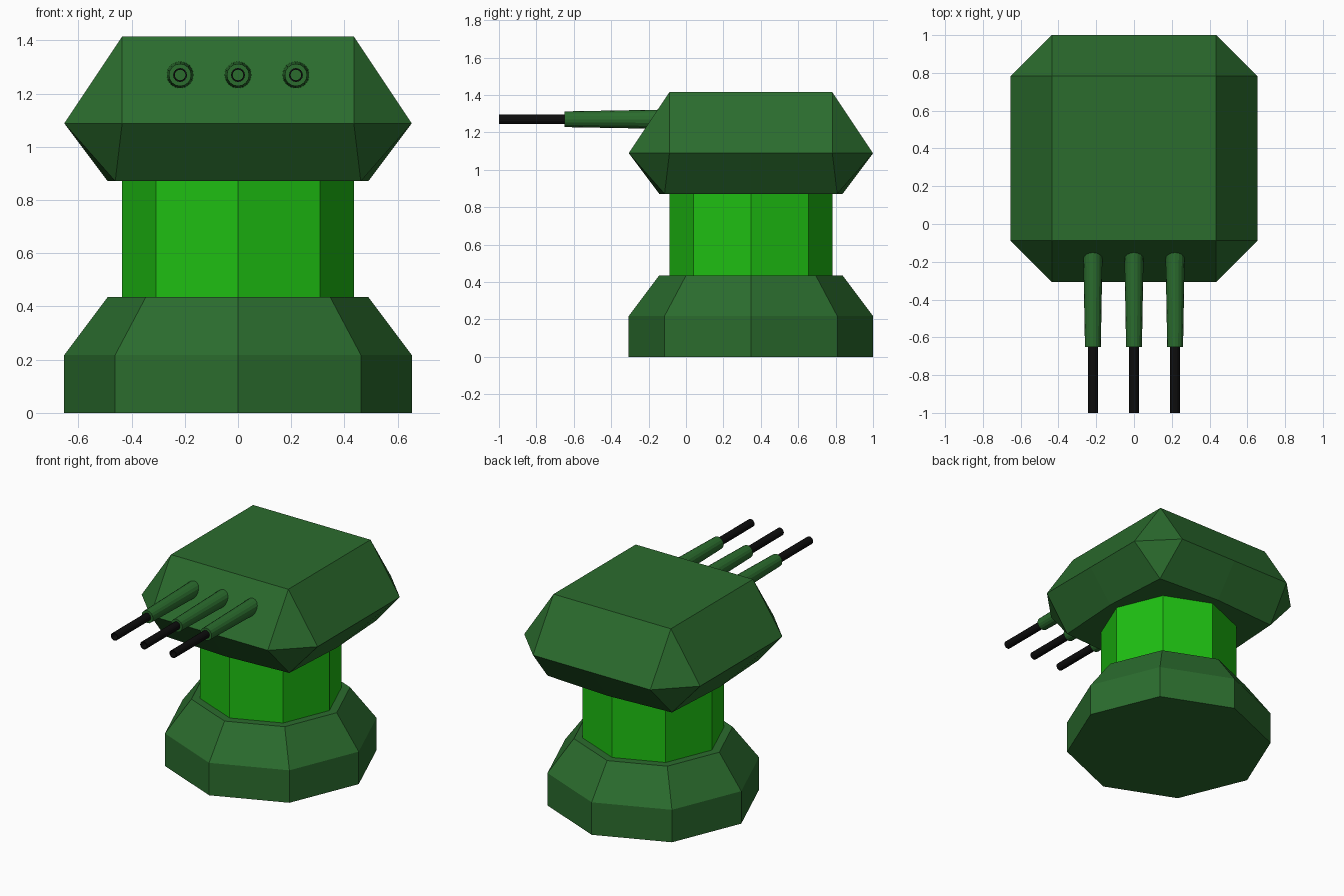
import bpy, bmesh, math

if "Cube" in bpy.data.objects:
    bpy.data.objects.remove(bpy.data.objects["Cube"])

U = 0.2177            # module the whole design is drawn on
CY = 1 - 3 * U        # turret axis in y


def material(name, rgb):
    m = bpy.data.materials.new(name)
    m.diffuse_color = (*rgb, 1)
    m.use_nodes = True
    m.node_tree.nodes["Principled BSDF"].inputs["Base Color"].default_value = m.diffuse_color
    return m


DARK = material("dark_green", (0.024, 0.15, 0.027))
BRIGHT = material("bright_green", (0.013, 0.52, 0.006))
BLACK = material("black", (0.004, 0.004, 0.004))


def finish(name, bm, mat, loc):
    bmesh.ops.recalc_face_normals(bm, faces=bm.faces)
    me = bpy.data.meshes.new(name)
    bm.to_mesh(me)
    bm.free()
    me.materials.append(mat)
    ob = bpy.data.objects.new(name, me)
    ob.location = loc
    bpy.context.collection.objects.link(ob)
    return ob


def lathe(name, profile, sides, mat, loc, closed=False):
    """Spin (radius, height) points round z; closed joins the last ring to the first."""
    bm = bmesh.new()
    rings = []
    for r, z in profile:
        rings.append([bm.verts.new((r * math.cos(2 * math.pi * i / sides),
                                    r * math.sin(2 * math.pi * i / sides), z))
                      for i in range(sides)])
    pairs = list(zip(rings, rings[1:]))
    if closed:
        pairs.append((rings[-1], rings[0]))
    else:
        bm.faces.new(rings[0])
        bm.faces.new(rings[-1])
    for a, b in pairs:
        for i in range(sides):
            j = (i + 1) % sides
            bm.faces.new((a[i], a[j], b[j], b[i]))
    return finish(name, bm, mat, loc)


# Octagonal base and column
lathe("base", [(3 * U, 0), (3 * U, U), (2.25 * U, 2 * U)], 8, DARK, (0, CY, 0))
lathe("column", [(2 * U, 2 * U), (2 * U, 4 * U)], 8, BRIGHT, (0, CY, 0))

# Head: four identical quarters, wide chamfered waist, square top
bm = bmesh.new()
quarter = [(2.25, 0, 4), (2.12, 2.12, 4),          # underside middle, corner
           (3, 0, 5), (3, 2, 5), (2, 3, 5),        # waist middle, chamfer ends
           (2, 2, 6.5)]                            # roof corner
quarters = []
for k in range(4):
    c, s = [(1, 0), (0, 1), (-1, 0), (0, -1)][k]
    quarters.append([bm.verts.new(((x * c - y * s) * U, (x * s + y * c) * U, z * U))
                     for x, y, z in quarter])
for k in range(4):
    mid, corner, waist, p, q, roof = quarters[k]
    mid2, _, waist2, _, _, _ = quarters[(k + 1) % 4]
    _, _, _, _, q0, roof0 = quarters[k - 1]
    for f in ((mid, corner, p, waist), (corner, q, p), (corner, mid2, waist2, q),
              (p, q, roof), (roof0, q0, waist, p, roof)):
        bm.faces.new(f)
bm.faces.new([v for qt in quarters for v in qt[:2]])
bm.faces.new([qt[5] for qt in quarters])
finish("head", bm, DARK, (0, CY, 0))

# Three guns: tapered sleeve and hollow muzzle tube, pointing to -y
for label, x in (("left", -U), ("middle", 0), ("right", U)):
    parts = [
        lathe(f"{label}_gun_sleeve", [(0.052, 0.09), (0.042, 0.65)], 16, DARK, (x, 0, 1.27)),
        lathe(f"{label}_gun_barrel", [(0.026, 0.65), (0.026, 1), (0.02, 1), (0.02, 0.65)],
              16, BLACK, (x, 0, 1.27), closed=True),
    ]
    for ob in parts:
        ob.rotation_euler.x = math.pi / 2
